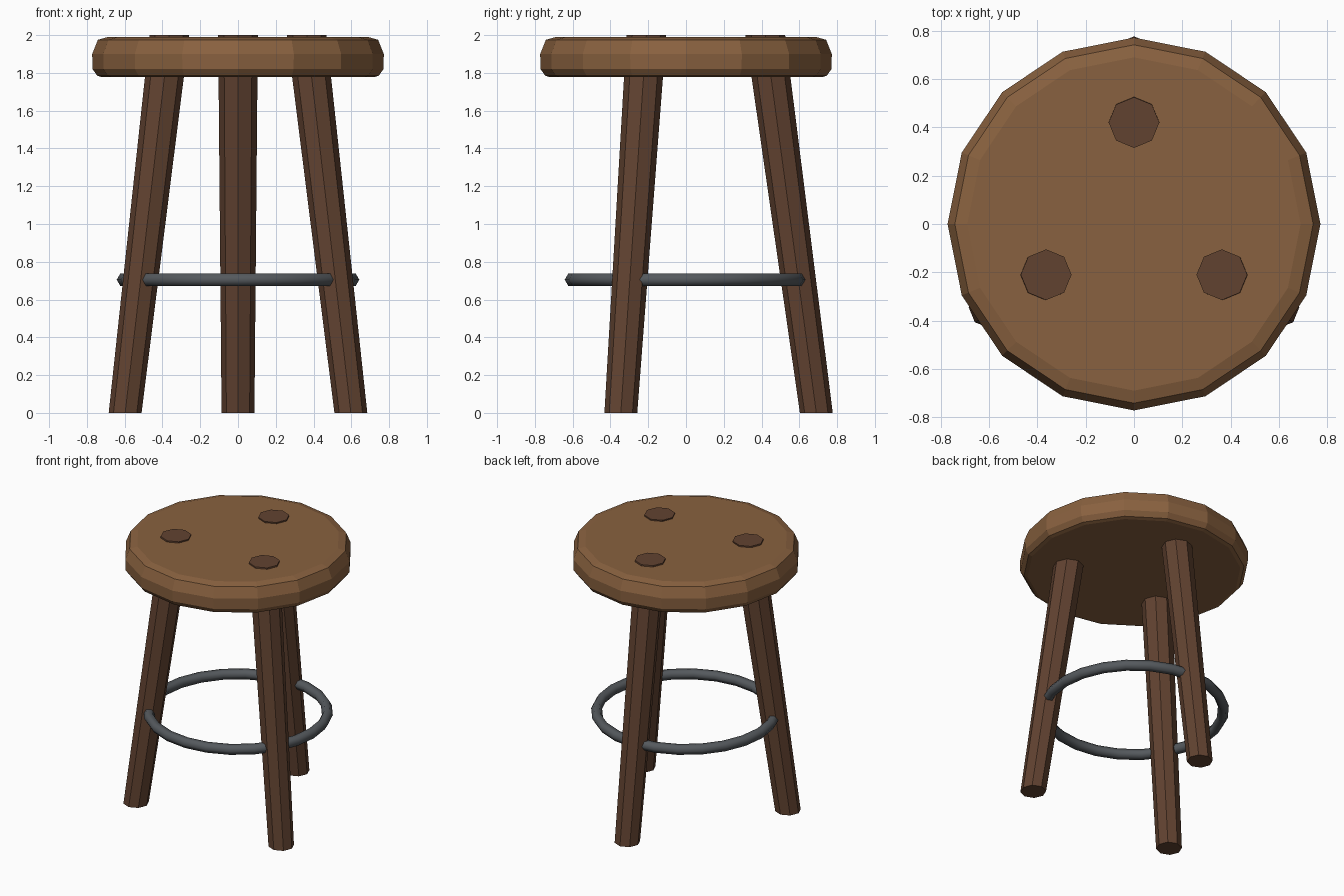
import bpy, bmesh
from math import sin, cos, tau, radians

if "Cube" in bpy.data.objects:
    bpy.data.objects.remove(bpy.data.objects["Cube"])


def material(name, rgb):
    m = bpy.data.materials.new(name)
    m.diffuse_color = (*rgb, 1)
    m.use_nodes = True
    m.node_tree.nodes["Principled BSDF"].inputs["Base Color"].default_value = m.diffuse_color
    return m


def loft(name, rings, sides, mat):
    """Stack of horizontal polygons (x, y, z, radius) joined into a capped solid."""
    bm = bmesh.new()
    loops = [[bm.verts.new((x + r * cos(tau * i / sides), y + r * sin(tau * i / sides), z))
              for i in range(sides)] for x, y, z, r in rings]
    for a, b in zip(loops, loops[1:]):
        for i in range(sides):
            j = (i + 1) % sides
            bm.faces.new((a[i], a[j], b[j], b[i]))
    bm.faces.new(loops[0][::-1])
    bm.faces.new(loops[-1])
    mesh = bpy.data.meshes.new(name)
    bm.to_mesh(mesh)
    bm.free()
    mesh.materials.append(mat)
    ob = bpy.data.objects.new(name, mesh)
    bpy.context.collection.objects.link(ob)
    return ob


seat_wood = material("seat_wood", (0.25, 0.12, 0.05))
leg_wood = material("leg_wood", (0.12, 0.055, 0.03))
iron = material("iron", (0.09, 0.1, 0.11))

# Seat: 16-sided disc with worn edges
profile = [(0.72, 1.777), (0.745, 1.785), (0.77, 1.82), (0.772, 1.9), (0.742, 1.975), (0.69, 1.99)]
loft("seat", [(0, 0, z, r) for r, z in profile], 16, seat_wood)

# Splayed octagonal legs, poking through the seat top
for name, deg in (("back_leg", 90), ("front_left_leg", 210), ("front_right_leg", 330)):
    c, s = cos(radians(deg)), sin(radians(deg))
    loft(name, [(0.69 * c, 0.69 * s, 0, 0.087), (0.42 * c, 0.42 * s, 2.0, 0.105)], 8, leg_wood)

# Foot ring running through the legs
bpy.ops.mesh.primitive_torus_add(major_radius=0.605, minor_radius=0.037, major_segments=24,
                                 minor_segments=6, location=(0, 0, 0.705))
ring = bpy.context.object
ring.name = "foot_ring"
ring.data.materials.append(iron)
bpy.ops.object.shade_smooth()
